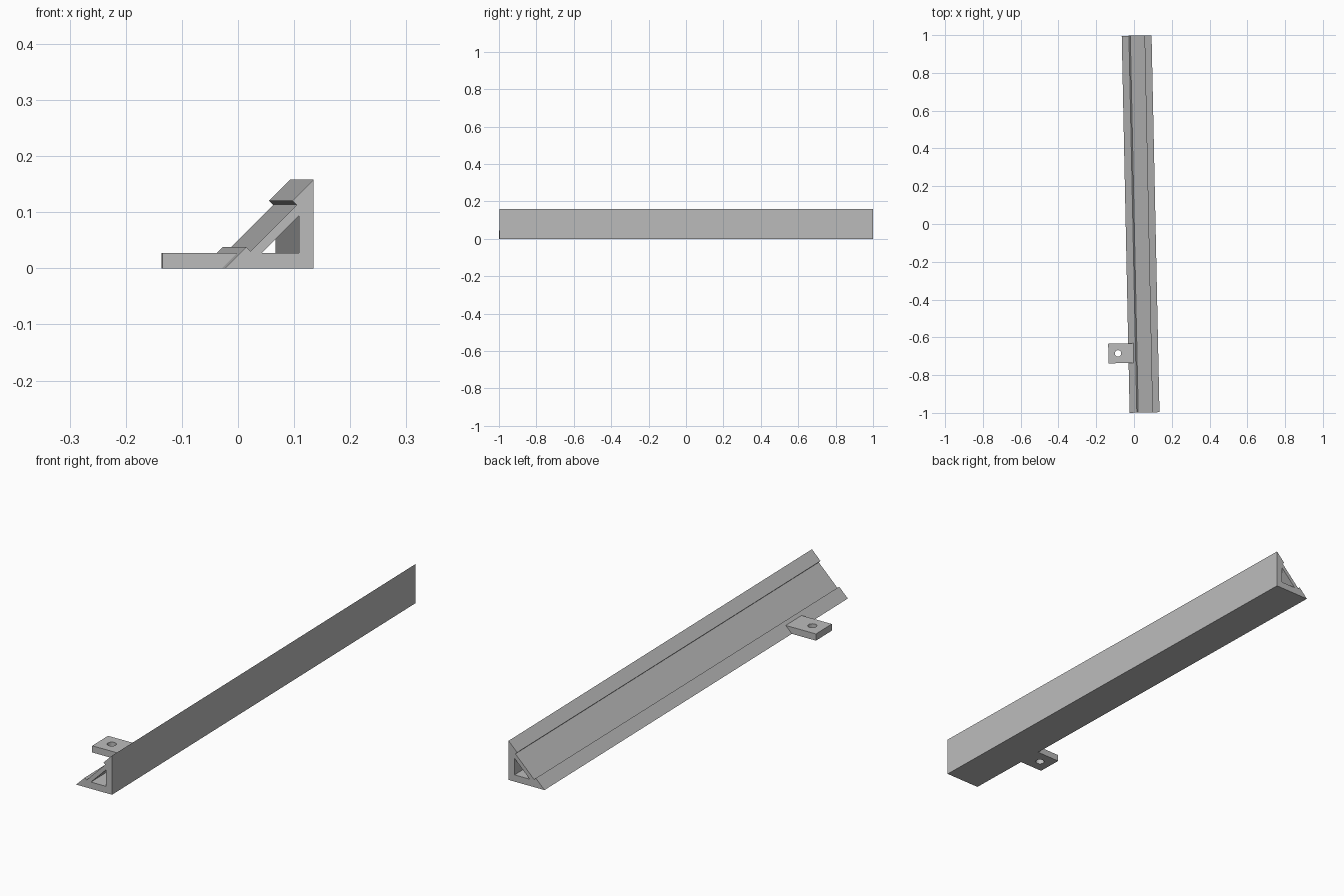
import bpy, bmesh, math
from mathutils import Vector, Matrix

if "Cube" in bpy.data.objects:
    bpy.data.objects.remove(bpy.data.objects["Cube"])

TILT = 0.021      # slight turn of the whole part about z
HALF = 0.998      # half length of the rail
LEFT = -0.044     # foot of the 45 degree slope

grey = bpy.data.materials.new("grey")
grey.diffuse_color = (0.5, 0.5, 0.5, 1)
grey.use_nodes = True
grey.node_tree.nodes["Principled BSDF"].inputs["Base Color"].default_value = grey.diffuse_color


def prism(name, loops, start, depth, place):
    """Extrude an outline with holes; place() maps (a, b, depth) to a position."""
    bm = bmesh.new()
    edges = []
    for loop in loops:
        vs = [bm.verts.new((a, b, start)) for a, b in loop]
        edges += [bm.edges.new((vs[i - 1], vs[i])) for i in range(len(vs))]
    bmesh.ops.triangle_fill(bm, edges=edges, use_beauty=True)
    out = bmesh.ops.extrude_face_region(bm, geom=bm.faces[:], use_keep_orig=True)
    for v in out["geom"]:
        if isinstance(v, bmesh.types.BMVert):
            v.co.z += depth
    for v in bm.verts:
        v.co = Vector(place(*v.co))
    bmesh.ops.recalc_face_normals(bm, faces=bm.faces[:])
    bm.transform(Matrix.Translation((0, -0.001, 0)) @ Matrix.Rotation(TILT, 4, "Z"))
    me = bpy.data.meshes.new(name)
    bm.to_mesh(me)
    bm.free()
    me.materials.append(grey)
    ob = bpy.data.objects.new(name, me)
    bpy.context.collection.objects.link(ob)
    return ob


# Hollow triangular rail with a shallow channel in its sloping face
outline = [(LEFT, 0), (0.114, 0), (0.114, 0.158), (0.0765, 0.1205),
           (0.084, 0.113), (0.0015, 0.0305), (-0.006, 0.038)]
hollow = [(0.088, 0.094), (0.088, 0.027), (0.021, 0.027)]
prism("rail", [outline, hollow], -HALF, 2 * HALF, lambda a, b, d: (a, d, b))

# Mounting tab with a screw hole, its inner end cut to meet the slope
plate = [(-0.15, -0.734), (LEFT, -0.734), (LEFT, -0.63), (-0.15, -0.63)]
hole = [(-0.099 + 0.017 * math.cos(t), -0.682 + 0.017 * math.sin(t))
        for t in (i * math.tau / 24 for i in range(24))]
prism("mounting_tab", [plate, hole], 0, 0.027,
      lambda a, b, d: (a + d if a > LEFT - 0.001 else a, b, d))
